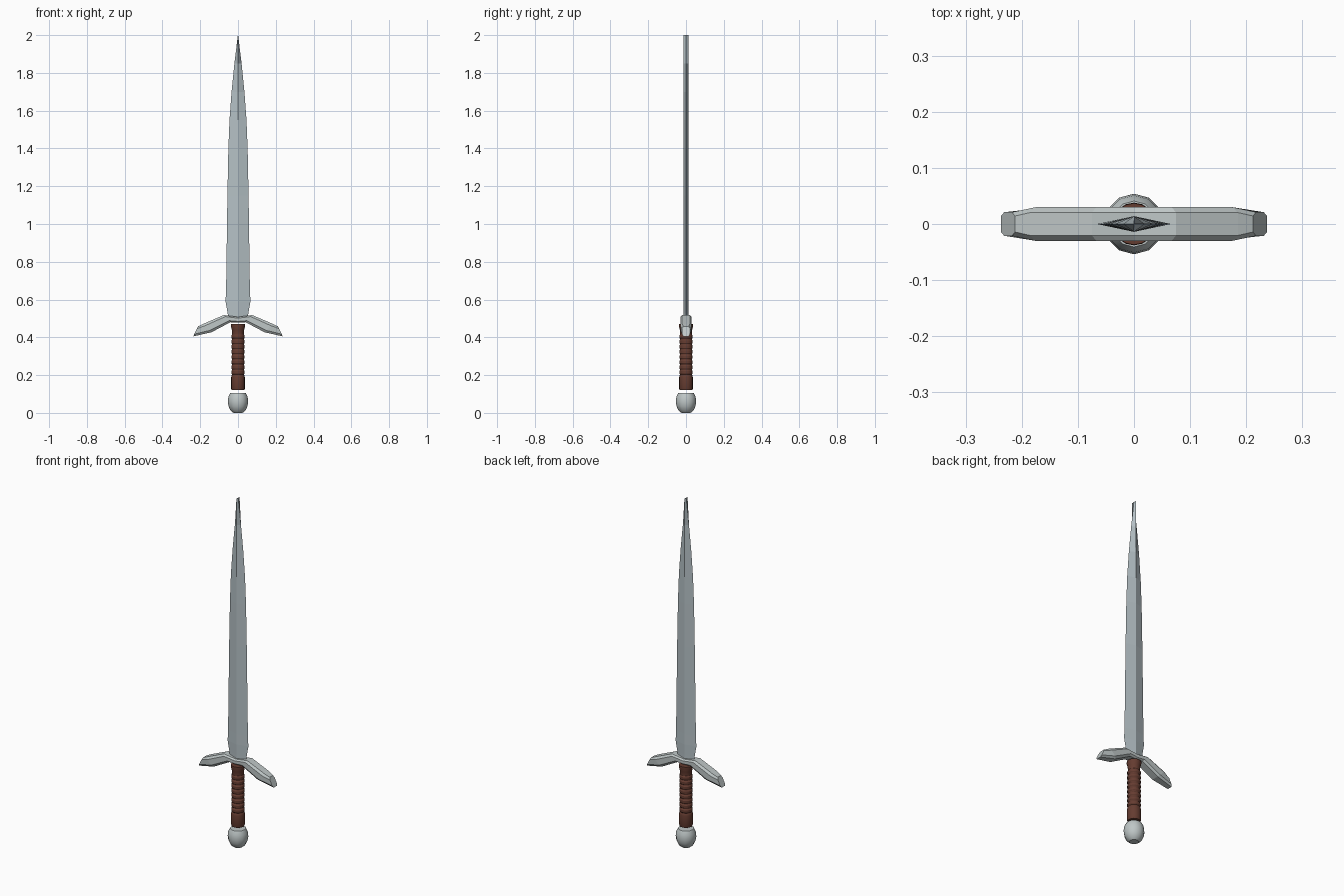
import bpy, math

if "Cube" in bpy.data.objects:
    bpy.data.objects.remove(bpy.data.objects["Cube"])

def material(name, rgb):
    m = bpy.data.materials.new(name)
    m.diffuse_color = (*rgb, 1)
    m.use_nodes = True
    m.node_tree.nodes["Principled BSDF"].inputs["Base Color"].default_value = m.diffuse_color
    return m

steel = material("steel", (0.46, 0.53, 0.56))
pale_steel = material("pale_steel", (0.52, 0.57, 0.57))
leather = material("leather", (0.13, 0.045, 0.03))

def loft(name, rings, mat, smooth=None):
    """Skin a list of equal-length point rings and cap both ends."""
    n = len(rings[0])
    verts = [p for r in rings for p in r]
    faces = [(i * n + j, i * n + (j + 1) % n, (i + 1) * n + (j + 1) % n, (i + 1) * n + j)
             for i in range(len(rings) - 1) for j in range(n)]
    faces += [tuple(reversed(range(n))), tuple(range(len(verts) - n, len(verts)))]
    me = bpy.data.meshes.new(name)
    me.from_pydata(verts, [], faces)
    me.materials.append(mat)
    ob = bpy.data.objects.new(name, me)
    bpy.context.collection.objects.link(ob)
    bpy.ops.object.select_all(action='DESELECT')
    bpy.context.view_layer.objects.active = ob
    ob.select_set(True)
    bpy.ops.object.mode_set(mode='EDIT')
    bpy.ops.mesh.select_all(action='SELECT')
    bpy.ops.mesh.normals_make_consistent(inside=False)
    bpy.ops.object.mode_set(mode='OBJECT')
    if smooth:
        bpy.ops.object.shade_smooth_by_angle(angle=math.radians(smooth))
    return ob

def turned(name, profile, sides, mat, smooth):
    """Lathe a (radius, height) profile about z."""
    angles = [2 * math.pi * k / sides for k in range(sides)]
    return loft(name, [[(r * math.cos(a), r * math.sin(a), z) for a in angles]
                       for r, z in profile], mat, smooth)

# Blade: diamond section, constant ridge thickness, narrowing to a chisel tip
blade_profile = [(0.052, 0.50), (0.055, 0.53), (0.066, 0.59), (0.063, 0.65), (0.056, 1.15),
                 (0.051, 1.40), (0.045, 1.55), (0.034, 1.70), (0.019, 1.85), (0.0008, 2.0)]
T = 0.014
loft("blade", [[(w, 0, z), (0, T, z), (-w, 0, z), (0, -T, z)] for w, z in blade_profile], steel)

# Crossguard: chamfered section swept along drooping arms
# each station: top x, top z, bottom x, bottom z, half depth
half = [(0, 0.508, 0, 0.478, 0.03), (0.075, 0.518, 0.04, 0.48, 0.03),
        (0.185, 0.471, 0.14, 0.427, 0.03), (0.212, 0.458, 0.237, 0.405, 0.021)]
stations = [(-a, b, -c, d, e) for a, b, c, d, e in reversed(half[1:])] + half
section = [(0, 0.68), (0.22, 1), (0.78, 1), (1, 0.68), (1, -0.68), (0.78, -1), (0.22, -1), (0, -0.68)]
loft("crossguard", [[(tx + (bx - tx) * t, d * s, tz + (bz - tz) * t) for t, s in section]
                    for tx, tz, bx, bz, d in stations], pale_steel)

# Grip: leather sleeve with raised wrap ridges and a flared collar
grip = [(0.033, 0.12), (0.036, 0.128), (0.036, 0.19), (0.034, 0.198)]
for k in range(8):
    z = 0.203 + k * 0.027
    grip += [(0.031, z), (0.035, z + 0.006), (0.035, z + 0.018), (0.031, z + 0.024)]
grip += [(0.031, 0.425), (0.033, 0.44), (0.038, 0.462), (0.037, 0.47)]
turned("grip", grip, 16, leather, 30)

# Pommel: faceted ball with a flat top
pommel = [(0.024, 0), (0.040, 0.013), (0.050, 0.035), (0.054, 0.058), (0.051, 0.085), (0.041, 0.105)]
turned("pommel", pommel, 12, pale_steel, 40)
